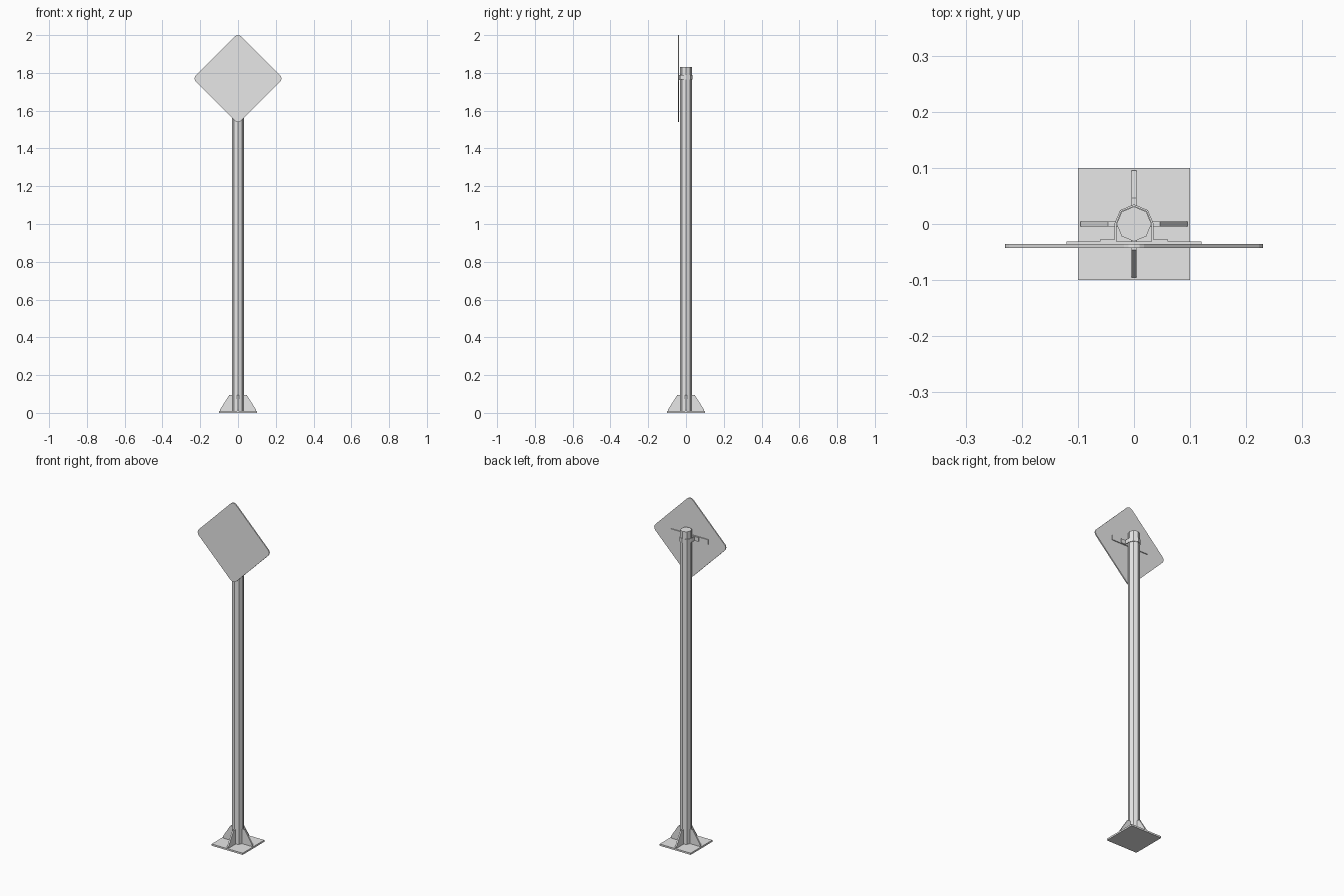
import bpy, bmesh, math
from mathutils import Matrix, Vector

if "Cube" in bpy.data.objects:
    bpy.data.objects.remove(bpy.data.objects["Cube"], do_unlink=True)

grey = bpy.data.materials.new("galvanised_grey")
grey.use_nodes = True
grey.diffuse_color = (0.8, 0.8, 0.8, 1)
grey.node_tree.nodes["Principled BSDF"].inputs["Base Color"].default_value = (0.8, 0.8, 0.8, 1)


def prism(name, outline, depth, matrix=Matrix()):
    """Extrude a closed 2D outline along local z, then place it."""
    bm = bmesh.new()
    face = bm.faces.new([bm.verts.new((u, v, 0)) for u, v in outline])
    moved = bmesh.ops.extrude_face_region(bm, geom=[face])["geom"]
    bmesh.ops.translate(bm, vec=(0, 0, depth),
                        verts=[g for g in moved if isinstance(g, bmesh.types.BMVert)])
    bmesh.ops.recalc_face_normals(bm, faces=bm.faces)
    bm.transform(matrix)
    mesh = bpy.data.meshes.new(name)
    bm.to_mesh(mesh)
    bm.free()
    mesh.materials.append(grey)
    obj = bpy.data.objects.new(name, mesh)
    bpy.context.collection.objects.link(obj)
    return obj


def rectangle(x0, x1, y0, y1):
    return [(x0, y0), (x1, y0), (x1, y1), (x0, y1)]


def arc(radius, start, end, steps, centre=(0, 0)):
    angles = [math.radians(start + (end - start) * i / steps) for i in range(steps + 1)]
    return [(centre[0] + radius * math.cos(a), centre[1] + radius * math.sin(a)) for a in angles]


def at_height(z):
    return Matrix.Translation((0, 0, z))


# Upright: local x, y, z become world x, z, -y
upright = Matrix.Rotation(math.radians(90), 4, "X")

# Base plate and octagonal post
plate_top = 0.01
prism("base_plate", rectangle(-0.1, 0.1, -0.1, 0.1), plate_top)
prism("post", arc(0.031, 0, 315, 7), 1.83 - plate_top, at_height(plate_top))

# Four gussets around the foot of the post
gusset = [(0.026, plate_top), (0.095, plate_top), (0.095, 0.018), (0.046, 0.095), (0.026, 0.095)]
thickness = 0.009
for i, side in enumerate(("left", "back", "right", "front")):
    turn = Matrix.Rotation(i * math.pi / 2, 4, "Z")
    prism("gusset_" + side, gusset, thickness,
          turn @ Matrix.Translation((0, thickness / 2, 0)) @ upright)

# Clamp strap wrapped round the back of the post, with flanges on the rail
rail_back = -0.031
outer = [(0.061, rail_back), (0.061, -0.028), (0.035, -0.028)] + arc(0.035, 0, 180, 4)
outer += [(-0.035, -0.028), (-0.061, -0.028), (-0.061, rail_back)]
inner = [(-0.0315, rail_back)] + arc(0.0315, 180, 0, 4) + [(0.0315, rail_back)]
prism("clamp", outer + inner, 0.024, at_height(1.764))

# Rail behind the sign
prism("rail", rectangle(-0.12, 0.12, -0.036, rail_back), 0.028, at_height(1.762))

# Diamond sign panel with rounded corners
radius, reach = 0.025, 0.23
panel = []
for i in range(4):
    angle = i * 90
    centre = Vector((reach - radius, 0))
    centre.rotate(Matrix.Rotation(math.radians(angle), 2))
    panel += arc(radius, angle - 45, angle + 45, 4, centre)
prism("sign_panel", panel, 0.007, Matrix.Translation((0, -0.036, 2 - reach)) @ upright)
